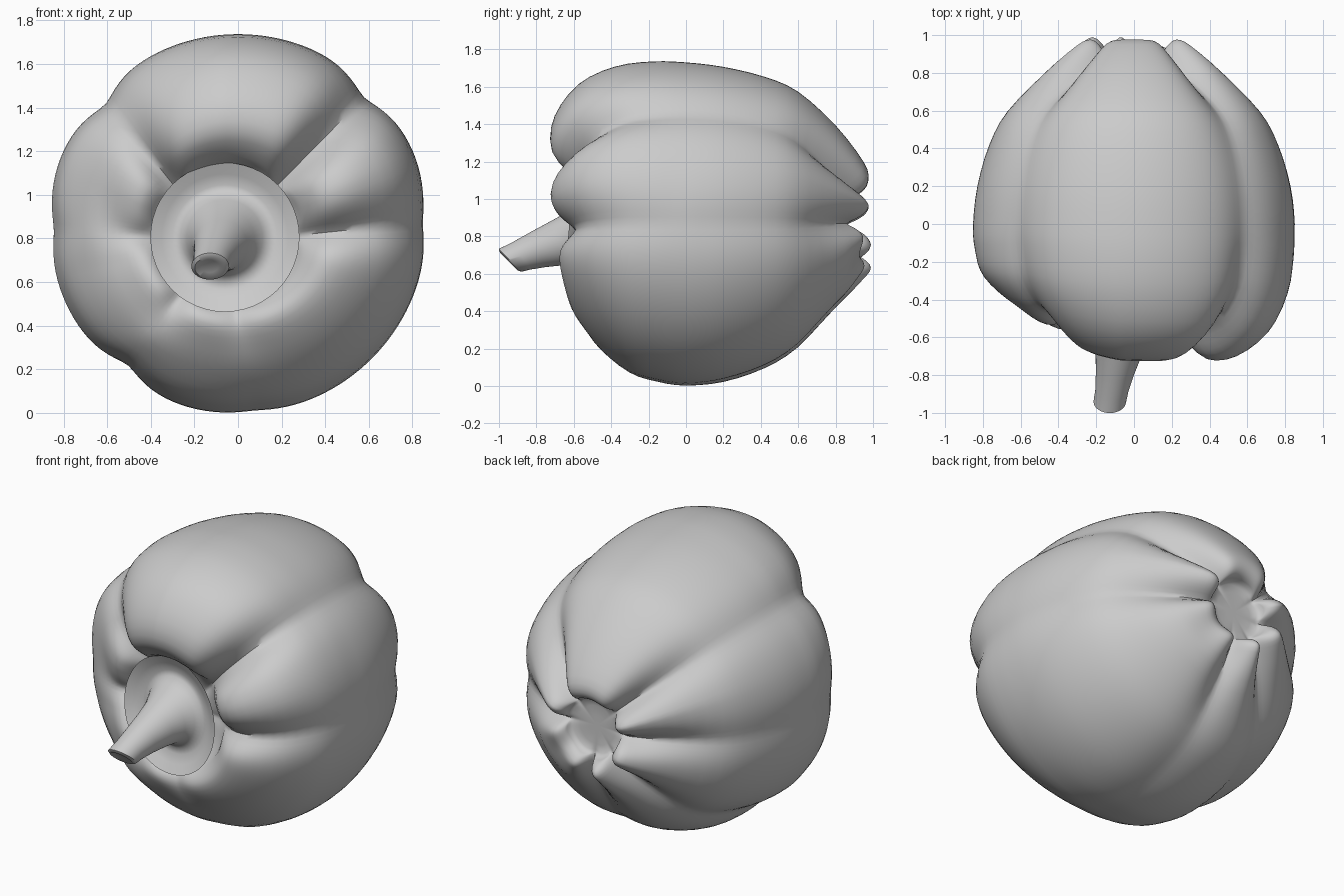
import bpy, bmesh, math
from math import sin, cos, pi, exp

if "Cube" in bpy.data.objects:
    bpy.data.objects.remove(bpy.data.objects["Cube"])

# Profiles (radius, y) from stem cavity to blossom end
TOP = [(.02,-.42),(.2,-.44),(.31,-.52),(.36,-.62),(.46,-.72),(.6,-.705),(.75,-.58),(.84,-.38),
       (.867,-.18),(.862,0),(.838,.2),(.785,.42),(.705,.6),(.525,.8),(.33,.95),(.24,.975),(.19,.94),(.165,.87),(.02,.86)]
BOTTOM = [(.02,-.42),(.2,-.44),(.31,-.5),(.365,-.575),(.43,-.595),(.53,-.545),(.66,-.45),(.8,-.3),
          (.852,-.15),(.873,0),(.857,.2),(.785,.42),(.675,.6),(.47,.8),(.32,.95),(.25,1.0),(.195,.95),(.165,.87),(.02,.86)]
CREASE = [(.02,-.42),(.2,-.42),(.27,-.45),(.33,-.48),(.42,-.52),(.52,-.53),(.65,-.48),(.76,-.33),
          (.8,-.15),(.81,0),(.795,.2),(.735,.42),(.635,.58),(.42,.74),(.26,.84),(.21,.86),(.18,.86),(.15,.86),(.02,.86)]
# Creases: angle in degrees, strength at stem end, strength at the waist
CREASES = [(0,.65,.35), (45,1,.85), (138,1,.85), (182,.7,.4), (232,.8,.8), (275,.3,.2)]


def spline(pts, t):
    i = min(int(t), len(pts) - 2)
    f = t - i
    p = [pts[max(0, min(len(pts) - 1, i + k))] for k in (-1, 0, 1, 2)]
    return [.5 * (2*b + (c - a)*f + (2*a - 5*b + 4*c - d)*f*f + (3*b - a - 3*c + d)*f**3)
            for a, b, c, d in zip(*p)]


def loft(name, rings, angle):
    bm = bmesh.new()
    loops = [[bm.verts.new(p) for p in ring] for ring in rings]
    n = len(loops[0])
    for a, b in zip(loops, loops[1:]):
        for j in range(n):
            bm.faces.new((a[j], a[(j + 1) % n], b[(j + 1) % n], b[j]))
    bm.faces.new(loops[0])
    bm.faces.new(loops[-1])
    bmesh.ops.recalc_face_normals(bm, faces=bm.faces)
    mesh = bpy.data.meshes.new(name)
    bm.to_mesh(mesh)
    bm.free()
    ob = bpy.data.objects.new(name, mesh)
    bpy.context.collection.objects.link(ob)
    bpy.context.view_layer.objects.active = ob
    ob.select_set(True)
    bpy.ops.object.shade_smooth_by_angle(angle=math.radians(angle))
    ob.select_set(False)


def turn(th, deg):
    return abs((th - math.radians(deg) + pi) % (2*pi) - pi)


def groove(th, t):
    w = 0
    for deg, front, mid in CREASES:
        if t < 9:
            k = max(0, min(1, (t - 5) / 4))
            s, width = front + (mid - front)*k, .16
        else:
            k = min(1, (t - 9) / 5)
            s, width = mid + (1 - mid)*k, .16 + .03*k
        w = max(w, s * exp(-(turn(th, deg) / width)**1.5))
    return w


# Lobed fruit body: upper and right lobes are fuller at the stem end
body = []
STEPS, SEG = 3, 144
for i in range((len(TOP) - 1)*STEPS + 1):
    t = i / STEPS
    a, b, c = (spline(p, t) for p in (TOP, BOTTOM, CREASE))
    ring = []
    for j in range(SEG):
        th = 2*pi*j / SEG
        s, w = (1 + sin(th)) / 2, groove(th, t)
        if t < 9:
            s = max(0, min(1, .5 + .65*sin(th + .6)))
        r, y = [(q*s + p*(1 - s))*(1 - w) + v*w for q, p, v in zip(a, b, c)]
        if y > .86:     # the broad lower right lobe ends flatter
            y -= (y - .86) * .5 * exp(-(turn(th, 318) / .5)**2)
        if y < -.2:     # the left shoulder slants back
            y += .11 * min(1, (-.2 - y) / .35) * exp(-(turn(th, 168) / .75)**2)
        off = max(0, 1 - r/.8) if t < 9 else 0
        ring.append((-.08*off + r*cos(th), y, .868 - .09*off + r*sin(th)))
    body.append(ring)
loft("pepper_body", body, 60)

# Calyx dish and stem: centre x, y, z, radius, pitch in degrees, share of the calyx slant
STEM = [(-.06,-.46,.805,.12,0,1), (-.06,-.54,.805,.3,0,1), (-.06,-.578,.805,.342,0,1), (-.06,-.55,.805,.29,0,1),
        (-.06,-.525,.805,.24,0,1), (-.06,-.528,.807,.205,0,1), (-.062,-.565,.803,.175,2,.6), (-.068,-.615,.79,.145,6,.2),
        (-.08,-.69,.765,.123,12,0), (-.1,-.79,.73,.102,22,0), (-.117,-.88,.695,.088,35,0),
        (-.128,-.94,.672,.086,45,0), (-.13,-.947,.665,.068,45,0), (-.13,-.94,.672,.04,45,0)]
stem = []
for x, y, z, r, pitch, slant in STEM:
    k = math.radians(pitch)
    stem.append([(x + r*cos(u), y - r*sin(u)*sin(k) + slant*r*(.08*sin(u) - .15*cos(u)), z + r*sin(u)*cos(k))
                 for u in (2*pi*j / 48 for j in range(48))])
loft("calyx_and_stem", stem, 50)
